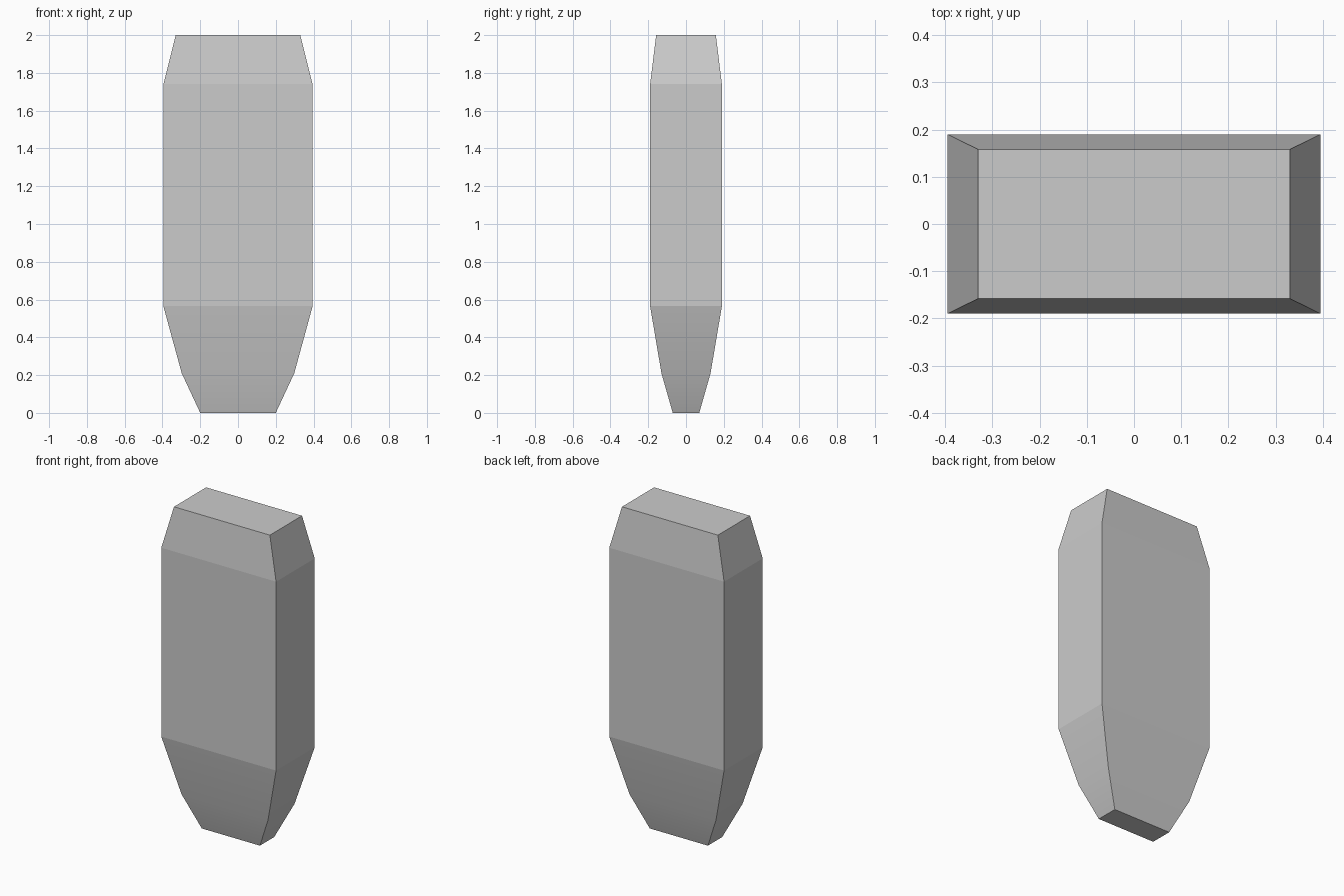
import bpy, bmesh

if "Cube" in bpy.data.objects:
    bpy.data.objects.remove(bpy.data.objects["Cube"])

# Rectangular sections from bottom to top: (height, half width, half depth)
SECTIONS = [
    (0.00, 0.20, 0.07),
    (0.21, 0.298, 0.13),
    (0.565, 0.395, 0.19),
    (1.74, 0.395, 0.19),
    (2.00, 0.33, 0.158),
]
SOFT_RING = 1  # only the bend in the lower taper is shaded smooth


def loft_block(name, sections):
    bm = bmesh.new()
    rings = [[bm.verts.new((sx * w, sy * d, z))
              for sx, sy in ((-1, -1), (1, -1), (1, 1), (-1, 1))]
             for z, w, d in sections]
    for low, high in zip(rings, rings[1:]):
        for i in range(4):
            j = (i + 1) % 4
            bm.faces.new((low[i], low[j], high[j], high[i]))
    bm.faces.new(rings[0][::-1])
    bm.faces.new(rings[-1])

    soft = set(rings[SOFT_RING])
    for face in bm.faces:
        face.smooth = True
    for edge in bm.edges:
        edge.smooth = all(v in soft for v in edge.verts)

    mesh = bpy.data.meshes.new(name)
    bm.to_mesh(mesh)
    bm.free()
    obj = bpy.data.objects.new(name, mesh)
    bpy.context.collection.objects.link(obj)
    return obj


# Tapered body with a chamfered top
loft_block("tapered_block", SECTIONS)
